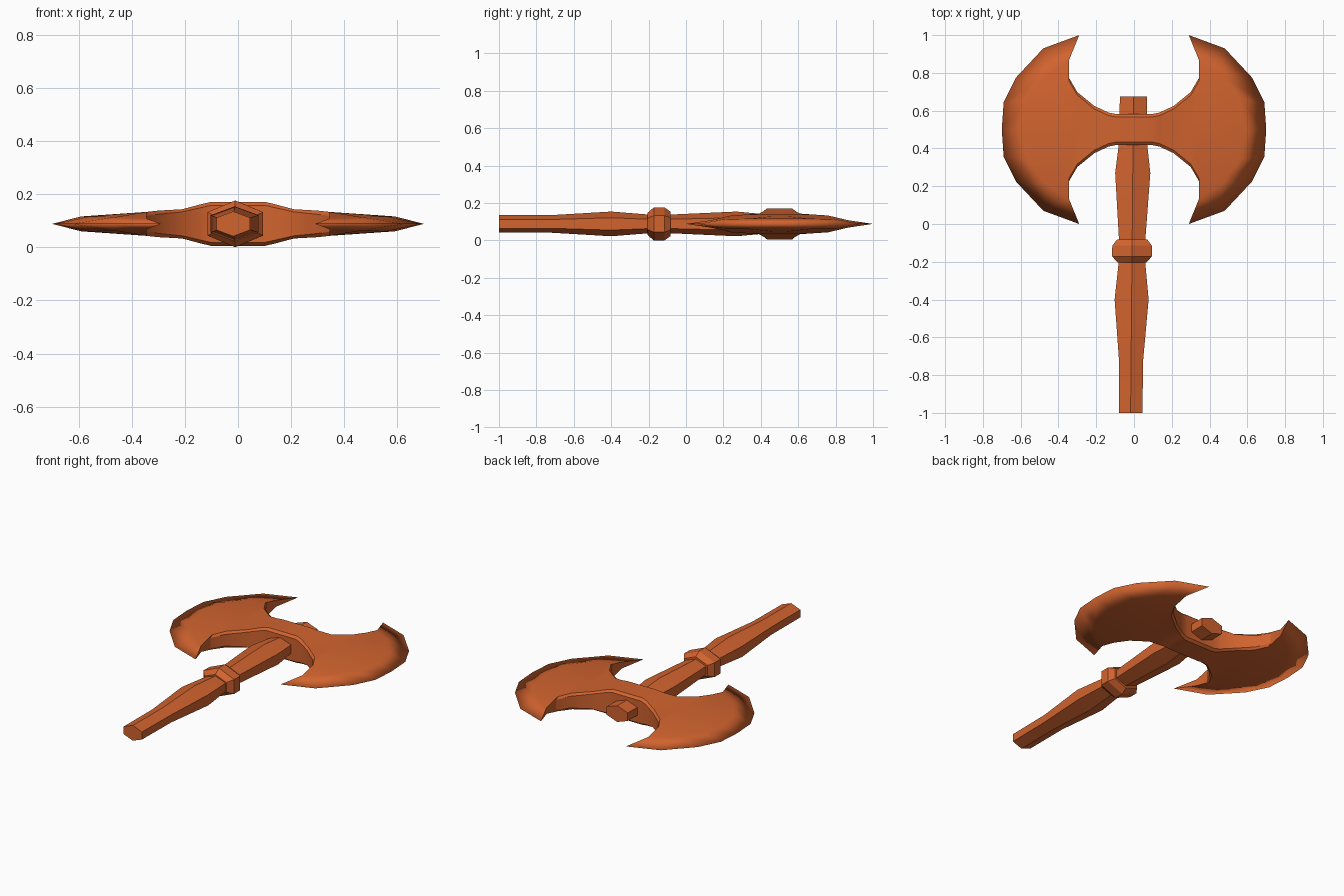
import bpy, bmesh, math

cube = bpy.data.objects.get("Cube")
if cube:
    bpy.data.objects.remove(cube, do_unlink=True)

MID_Z = 0.088

orange = bpy.data.materials.new("burnt_orange")
orange.use_nodes = True
colour = (0.64, 0.125, 0.028, 1)
orange.diffuse_color = colour
orange.node_tree.nodes["Principled BSDF"].inputs["Base Color"].default_value = colour


def make_object(name, bm, location):
    mesh = bpy.data.meshes.new(name)
    bm.to_mesh(mesh)
    bm.free()
    mesh.materials.append(orange)
    obj = bpy.data.objects.new(name, mesh)
    obj.location = location
    bpy.context.collection.objects.link(obj)
    return obj


def smooth(obj, degrees):
    bpy.ops.object.select_all(action="DESELECT")
    obj.select_set(True)
    bpy.context.view_layer.objects.active = obj
    bpy.ops.object.shade_smooth_by_angle(angle=math.radians(degrees))


def hex_shaft(name, stations):
    """Loft six-sided sections (y, half width, half height) along y."""
    bm = bmesh.new()
    rings = []
    for y, half_w, half_h in stations:
        lean = -0.003 - 0.009 * (0.67 - y)
        ring = []
        for k in range(6):
            a = math.radians(90 + 60 * k)
            x = lean + half_w * math.cos(a) / math.cos(math.pi / 6)
            ring.append(bm.verts.new((x, y, half_h * math.sin(a))))
        rings.append(ring)
    for a, b in zip(rings, rings[1:]):
        for k in range(6):
            n = (k + 1) % 6
            bm.faces.new((a[k], a[n], b[n], b[k]))
    bm.faces.new(rings[0])
    bm.faces.new(rings[-1])
    bmesh.ops.recalc_face_normals(bm, faces=bm.faces)
    return make_object(name, bm, (0, 0, MID_Z))


# Handle with two swells, and the collar around it
handle = hex_shaft("handle", [
    (-1.0, 0.0625, 0.047), (-0.72, 0.064, 0.047), (-0.40, 0.09, 0.066),
    (-0.20, 0.07, 0.05), (-0.08, 0.07, 0.05), (0.27, 0.093, 0.066),
    (0.44, 0.073, 0.05), (0.675, 0.072, 0.05)])
collar = hex_shaft("collar", [
    (-0.205, 0.075, 0.06), (-0.172, 0.105, 0.088),
    (-0.115, 0.105, 0.088), (-0.082, 0.08, 0.065)])

# Double blade: one eighth is built, then mirrored on all three axes
bm = bmesh.new()
new = bm.verts.new

# Columns from the hub outwards: x, rim y, half thickness, rim half thickness
columns = [(0, 0.083, 0.083, 0.07), (0.1, 0.083, 0.083, 0.07),
           (0.135, 0.09, 0.075, 0.062), (0.21, 0.125, 0.055, 0.045),
           (0.30, 0.198, 0.05, 0.036), (0.345, 0.275, 0.045, 0.03)]
strips = []
for x, y, thick, rim in columns:
    strips.append([new((x, 0, thick)), new((x, y - 0.016, thick)),
                   new((x, y, rim)), new((x, y, 0))])
for a, b in zip(strips, strips[1:]):
    for k in range(3):
        bm.faces.new((a[k], b[k], b[k + 1], a[k + 1]))
centre, inner, rim, wall = strips[-1]

# Horn, cutting edge and the start of its bevel
horn = new((0.345, 0.365, 0.02))
horn_wall = new((0.345, 0.365, 0))
bevel = [horn] + [new(p) for p in ((0.46, 0.29, 0.026), (0.56, 0.16, 0.028), (0.59, 0, 0.028))]
edge = [new((x, y, 0)) for x, y in
        ((0.29, 0.5), (0.48, 0.43), (0.625, 0.275), (0.69, 0.145), (0.70, 0))]
for face in ((inner, bevel[1], horn), (centre, bevel[2], bevel[1], inner),
             (centre, bevel[3], bevel[2]), (rim, inner, horn),
             (wall, rim, horn, horn_wall), (horn_wall, horn, edge[0]),
             (horn, edge[1], edge[0]), (horn, bevel[1], edge[1]),
             (bevel[1], edge[2], edge[1]), (bevel[1], bevel[2], edge[3], edge[2]),
             (bevel[2], bevel[3], edge[4], edge[3])):
    bm.faces.new(face)
bmesh.ops.recalc_face_normals(bm, faces=bm.faces)
bm.faces.ensure_lookup_table()
if bm.faces[0].normal.z < 0:
    bmesh.ops.reverse_faces(bm, faces=bm.faces)
blade = make_object("double_blade", bm, (0, 0.5, MID_Z))
mirror = blade.modifiers.new("mirror", "MIRROR")
mirror.use_axis = (True, True, True)

smooth(handle, 25)
smooth(collar, 25)
smooth(blade, 28)
